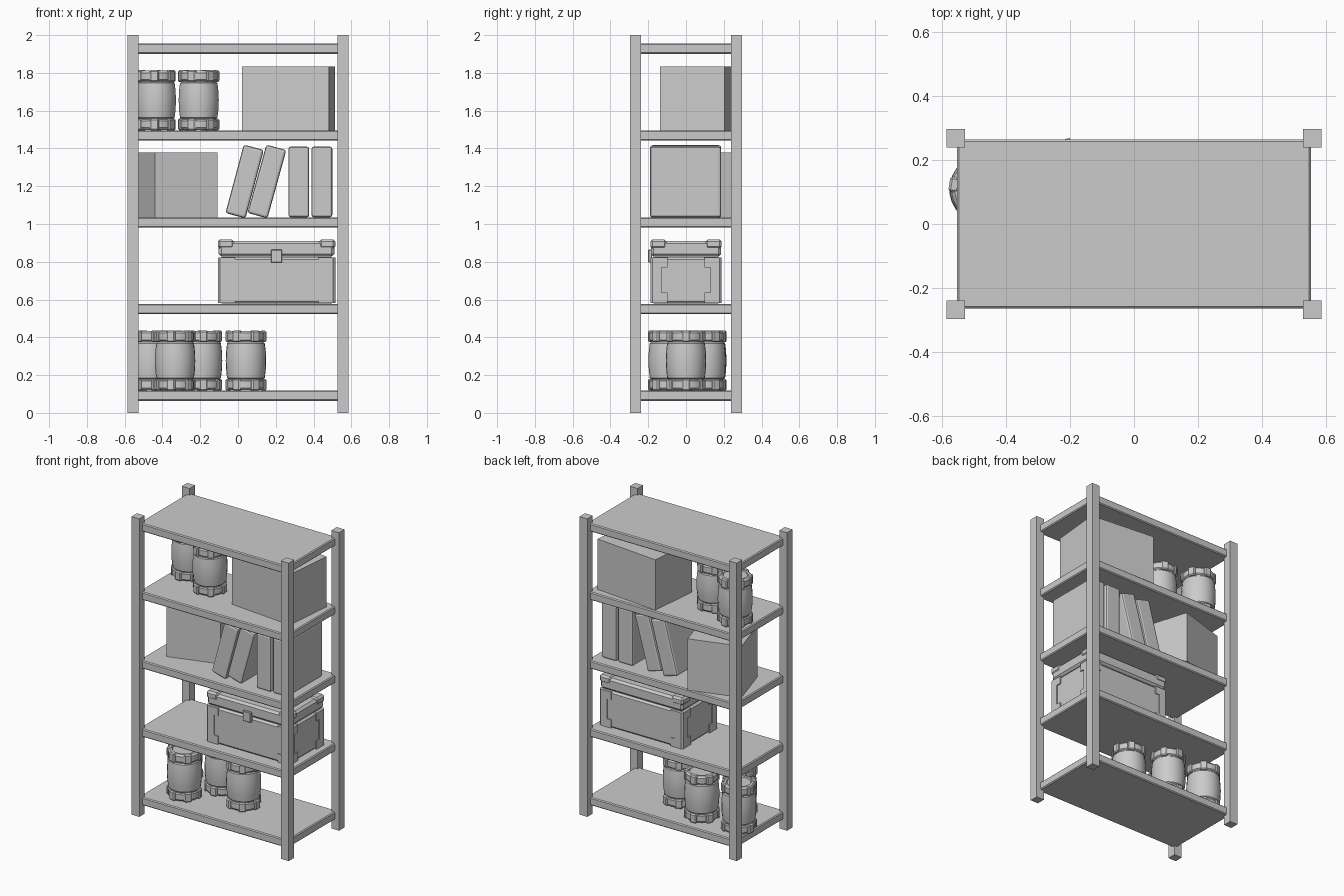
import bpy, bmesh
from math import radians, cos, sin, tau
from mathutils import Matrix, Vector

if "Cube" in bpy.data.objects:
    bpy.data.objects.remove(bpy.data.objects["Cube"])


def finish(bm, name, smooth=False):
    bmesh.ops.recalc_face_normals(bm, faces=bm.faces[:])
    me = bpy.data.meshes.new(name)
    bm.to_mesh(me)
    bm.free()
    ob = bpy.data.objects.new(name, me)
    bpy.context.collection.objects.link(ob)
    if smooth:
        bpy.ops.object.select_all(action='DESELECT')
        ob.select_set(True)
        bpy.context.view_layer.objects.active = ob
        bpy.ops.object.shade_smooth_by_angle(angle=radians(25))
    return ob


def add_box(bm, centre, size, rot=None):
    m = Matrix.Translation(centre) @ (rot or Matrix()) @ Matrix.Diagonal((*size, 1))
    bmesh.ops.create_cube(bm, size=1, matrix=m)


def box(name, centre, size, rot=None, bevel=0, segments=1):
    bm = bmesh.new()
    add_box(bm, (0, 0, 0), size)
    if bevel:
        bmesh.ops.bevel(bm, geom=bm.edges[:], offset=bevel, segments=segments,
                        profile=0.5, affect='EDGES')
    bm.transform(Matrix.Translation(centre) @ (rot or Matrix()))
    return finish(bm, name)


# Corner posts
for sx in (-1, 1):
    for sy in (-1, 1):
        box("post", (sx * 0.555, sy * 0.267, 1), (0.058, 0.058, 2))

# Shelves
TOPS = (0.118, 0.577, 1.035, 1.496, 1.955)
for z in TOPS:
    box("shelf", (0, 0, z - 0.027), (1.104, 0.526, 0.054), bevel=0.006)

# Plain cartons
box("wide_carton", (0.267, 0.056, 1.496 + 0.169), (0.462, 0.344, 0.338),
    Matrix.Rotation(radians(-5.5), 4, 'Z'))
box("square_carton", (-0.32, 0.07, 1.035 + 0.172), (0.345, 0.31, 0.344),
    Matrix.Rotation(radians(17), 4, 'Z'))

# Binders: two leaning, two upright
BINDER = (0.11, 0.376, 0.375)
for x, tilt in ((0.035, 15), (0.153, 15.5), (0.322, 0), (0.444, 0)):
    z = 1.035 + (0.1875 if tilt == 0 else 0.19)
    box("binder", (x, -0.002, z), BINDER,
        Matrix.Rotation(radians(tilt), 4, 'Y'), bevel=0.013, segments=2)

# Storage chest: body, lid, stepped corner guards, latch
CX, CZ = 0.204, 0.577
box("chest_body", (CX, 0, CZ + 0.125), (0.606, 0.366, 0.246), bevel=0.012)
box("chest_lid", (CX, 0, CZ + 0.292), (0.612, 0.372, 0.084), bevel=0.014)
HX, HY = 0.311, 0.189
for sx in (-1, 1):
    for sy in (-1, 1):
        bm = bmesh.new()
        # (width, bottom, top) of each step of the guard
        for w, z0, z1 in ((0.09, 0.004, 0.06), (0.06, 0.06, 0.194),
                          (0.09, 0.194, 0.246)):
            add_box(bm, (CX + sx * (HX - w / 2), sy * (HY - w / 2), CZ + (z0 + z1) / 2),
                    (w, w, z1 - z0))
        corner = [e for e in bm.edges if all(
            abs(abs(v.co.x - CX) - HX) < 1e-4 and abs(abs(v.co.y) - HY) < 1e-4
            for v in e.verts)]
        bmesh.ops.bevel(bm, geom=corner, offset=0.012, segments=1, affect='EDGES')
        finish(bm, "chest_corner_guard")
        box("chest_lid_guard", (CX + sx * (HX - 0.043), sy * (HY - 0.043), CZ + 0.317),
            (0.086, 0.086, 0.05), bevel=0.012)
box("chest_latch", (CX, -0.19, CZ + 0.253), (0.06, 0.02, 0.068), bevel=0.003)

# Barrels: lathed bulging body with end bands and gripping lugs
H = 0.318
HALF = [(0.072, 0.008), (0.076, 0.002), (0.09, 0.002), (0.1, 0.014), (0.1, 0.05),
        (0.094, 0.056), (0.094, 0.062), (0.1, 0.068), (0.105, 0.11), (0.107, 0.159)]
PROFILE = HALF + [(r, H - z) for r, z in HALF[-2::-1]]


def barrel(x, y, z, turn):
    n = 24
    bm = bmesh.new()
    rings = [[bm.verts.new((r * cos(tau * i / n), r * sin(tau * i / n), h))
              for i in range(n)] for r, h in PROFILE]
    for a, b in zip(rings, rings[1:]):
        for i in range(n):
            j = (i + 1) % n
            bm.faces.new((a[i], a[j], b[j], b[i]))
    bm.faces.new(rings[0][::-1])
    bm.faces.new(rings[-1])
    place = Matrix.Translation((x, y, z)) @ Matrix.Rotation(radians(turn), 4, 'Z')
    bm.transform(place)
    finish(bm, "barrel_body", True)
    # Lugs around both rims
    bm = bmesh.new()
    for k in range(6):
        rot = Matrix.Rotation(tau * k / 6, 4, 'Z')
        for h in (0.031, H - 0.031):
            add_box(bm, rot @ Vector((0.092, 0, h)), (0.032, 0.048, 0.062), rot)
    bmesh.ops.bevel(bm, geom=bm.edges[:], offset=0.007, segments=1, affect='EDGES')
    bm.transform(place)
    finish(bm, "barrel_lugs")


for i, (x, y, z) in enumerate(((0.042, 0, TOPS[0]), (-0.333, -0.092, TOPS[0]),
                               (-0.19, 0.103, TOPS[0]), (-0.469, 0.108, TOPS[0]),
                               (-0.208, 0, TOPS[3]), (-0.435, 0.1, TOPS[3]))):
    barrel(x, y, z, 17 * i)
